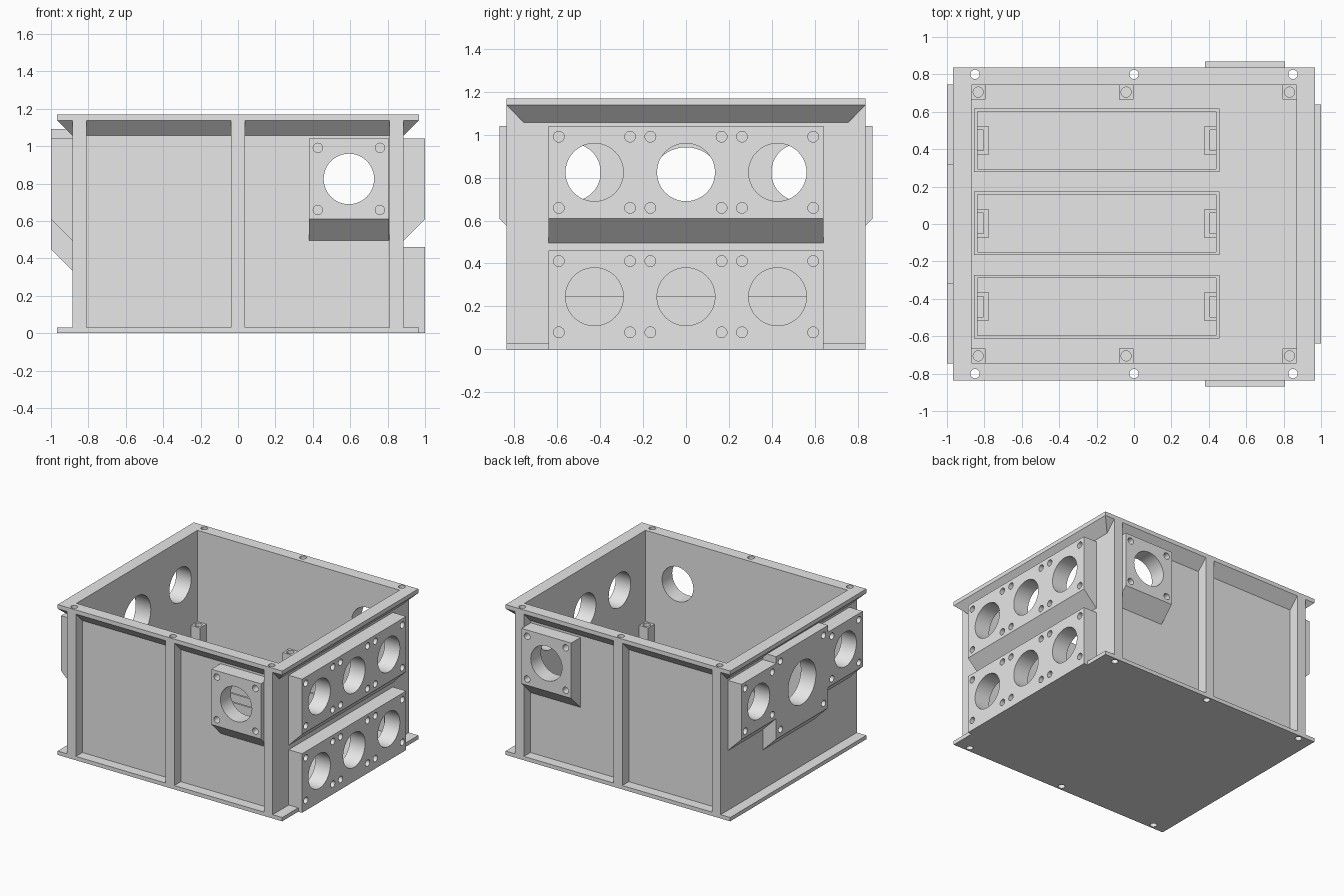
import bpy, bmesh, math
from mathutils import Matrix, Vector

cube = bpy.data.objects.get("Cube")
if cube:
    bpy.data.objects.remove(cube, do_unlink=True)

grey = bpy.data.materials.new("light_grey")
grey.use_nodes = True
grey.diffuse_color = (0.8, 0.8, 0.8, 1)
grey.node_tree.nodes["Principled BSDF"].inputs["Base Color"].default_value = (0.8, 0.8, 0.8, 1)

parts = []


def finish(name, bm):
    """Turn a bmesh into a named part."""
    bmesh.ops.recalc_face_normals(bm, faces=bm.faces)
    mesh = bpy.data.meshes.new(name)
    bm.to_mesh(mesh)
    bm.free()
    mesh.materials.append(grey)
    obj = bpy.data.objects.new(name, mesh)
    bpy.context.collection.objects.link(obj)
    parts.append(obj)
    return obj


def loft(name, rings, cx=0, cy=0):
    """Stack of centred rectangles (half x, half y, z), capped at both ends."""
    bm = bmesh.new()
    loops = [[bm.verts.new((cx + sx * hx, cy + sy * hy, z))
              for sx, sy in ((-1, -1), (1, -1), (1, 1), (-1, 1))] for hx, hy, z in rings]
    for a, b in zip(loops, loops[1:]):
        for i in range(4):
            j = (i + 1) % 4
            bm.faces.new((a[i], a[j], b[j], b[i]))
    bm.faces.new(loops[0])
    bm.faces.new(loops[-1])
    return finish(name, bm)


def box(name, x0, x1, y0, y1, z0, z1):
    hx, hy = (x1 - x0) / 2, (y1 - y0) / 2
    return loft(name, [(hx, hy, z0), (hx, hy, z1)], (x0 + x1) / 2, (y0 + y1) / 2)


# Wall directions: outward and along-wall vectors, plus wall and port face distances
SIDES = {
    "left": (Vector((1, 0, 0)), Vector((0, 1, 0)), 0.88, 1.0),
    "right": (Vector((-1, 0, 0)), Vector((0, 1, 0)), 0.88, 1.0),
    "front": (Vector((0, -1, 0)), Vector((1, 0, 0)), 0.75, 0.87),
    "back": (Vector((0, 1, 0)), Vector((1, 0, 0)), 0.75, 0.87),
}
UP = Vector((0, 0, 1))
cutter_bm = bmesh.new()


def bore(start, end, radius, segments=24):
    """Add a cylinder between two points to the shared cutter."""
    axis = end - start
    spin = axis.to_track_quat("Z", "Y").to_matrix().to_4x4()
    bmesh.ops.create_cone(cutter_bm, cap_ends=True, segments=segments, radius1=radius,
                          radius2=radius, depth=axis.length,
                          matrix=Matrix.Translation((start + end) / 2) @ spin)


def port_block(name, side, centre, half, z0, z1, sloped, ports, radius, screw):
    """Raised block on a wall with round ports, each with four screw holes."""
    out, along, wall, face = SIDES[side]
    foot = z0 - (face - wall) if sloped else z0
    profile = [(wall, foot), (face, z0), (face, z1), (wall, z1)]
    bm = bmesh.new()
    ends = [[bm.verts.new(out * d + along * u + UP * z) for d, z in profile]
            for u in (centre - half, centre + half)]
    for i in range(4):
        j = (i + 1) % 4
        bm.faces.new((ends[0][i], ends[0][j], ends[1][j], ends[1][i]))
    for end in ends:
        bm.faces.new(end)
    finish(name, bm)
    zc = (z0 + z1) / 2 if sloped else z0 + 0.245
    for u in ports:
        mid = along * u + UP * zc
        bore(mid + out * (wall - 0.06), mid + out * (face + 0.05), radius, 48)
        for su in (-screw, screw):
            for sz in (-screw, screw):
                p = mid + along * su + UP * sz
                bore(p + out * (face - 0.1), p + out * (face + 0.05), 0.025)


# Case: base lip, walls, flared top rim, hollow inside
loft("case", [(0.967, 0.837, 0), (0.967, 0.837, 0.03), (0.885, 0.757, 0.03),
              (0.885, 0.757, 1.057), (0.967, 0.837, 1.138), (0.967, 0.837, 1.17),
              (0.87, 0.744, 1.17), (0.87, 0.744, 0.03)])

# Upright ribs on front and back, bored through for the lid bolts
for label, x0, x1 in (("right", -0.885, -0.81), ("middle", -0.038, 0.038), ("left", 0.81, 0.885)):
    box("front_rib_" + label, x0, x1, -0.837, -0.75, 0.02, 1.15)
    box("back_rib_" + label, x0, x1, 0.75, 0.837, 0.02, 1.15)
for x in (-0.85, 0, 0.85):
    for y in (-0.8, 0.8):
        bore(Vector((x, y, -0.1)), Vector((x, y, 1.3)), 0.025)

# Port blocks on the four walls
row = (-0.427, 0, 0.427)
port_block("left_upper_ports", "left", 0, 0.64, 0.61, 1.04, True, row, 0.135, 0.166)
port_block("left_lower_ports", "left", 0, 0.64, 0, 0.46, False, row, 0.135, 0.166)
port_block("right_large_port", "right", 0, 0.32, 0.45, 1.093, True, (0,), 0.17, 0.265)
for label, y in (("front", -0.533), ("back", 0.533)):
    port_block("right_small_port_" + label, "right", y, 0.213, 0.61, 1.04, True, (y,), 0.135, 0.166)
for side in ("front", "back"):
    port_block(side + "_port", side, 0.593, 0.213, 0.61, 1.04, True, (0.593,), 0.135, 0.166)

# Screw posts standing on the floor
for x in (-0.833, -0.042, 0.832):
    for y in (-0.705, 0.705):
        box("screw_post", x - 0.039, x + 0.039, y - 0.039, y + 0.039, 0.02, 0.46)
        bore(Vector((x, y, 0.34)), Vector((x, y, 0.5)), 0.027)

# Open trays with contact holders at both ends
for y in (-0.442, 0.003, 0.447):
    loft("tray", [(0.656, 0.17, 0.02), (0.656, 0.17, 0.245),
                  (0.638, 0.154, 0.245), (0.638, 0.154, 0.05)], -0.2, y)
    for s in (-1, 1):
        def holder(name, near, far, y0, y1):
            xs = sorted((-0.2 + s * near, -0.2 + s * far))
            box(name, xs[0], xs[1], y + y0, y + y1, 0.04, 0.235)
        holder("contact_plate", 0.575, 0.605, -0.056, 0.056)
        for t in (-1, 1):
            arm = sorted((t * 0.055, t * 0.075))
            holder("contact_arm", 0.575, 0.645, arm[0], arm[1])

# Cut every bore out of the solid parts
targets = [o for o in parts if not o.name.startswith(("tray", "contact"))]
cutter = finish("bore_cutter", cutter_bm)
parts.remove(cutter)
cutter.hide_render = True
for obj in targets:
    mod = obj.modifiers.new("bores", "BOOLEAN")
    mod.operation = "DIFFERENCE"
    mod.solver = "EXACT"
    mod.object = cutter
bpy.context.view_layer.update()
graph = bpy.context.evaluated_depsgraph_get()
cut = [(o, bpy.data.meshes.new_from_object(o.evaluated_get(graph))) for o in targets]
for obj, mesh in cut:
    obj.modifiers.clear()
    obj.data = mesh
bpy.data.objects.remove(cutter, do_unlink=True)

# Smooth the bores, keep the edges crisp
bpy.ops.object.select_all(action="DESELECT")
for obj in parts:
    obj.select_set(True)
bpy.context.view_layer.objects.active = parts[0]
bpy.ops.object.shade_smooth_by_angle(angle=math.radians(30))
